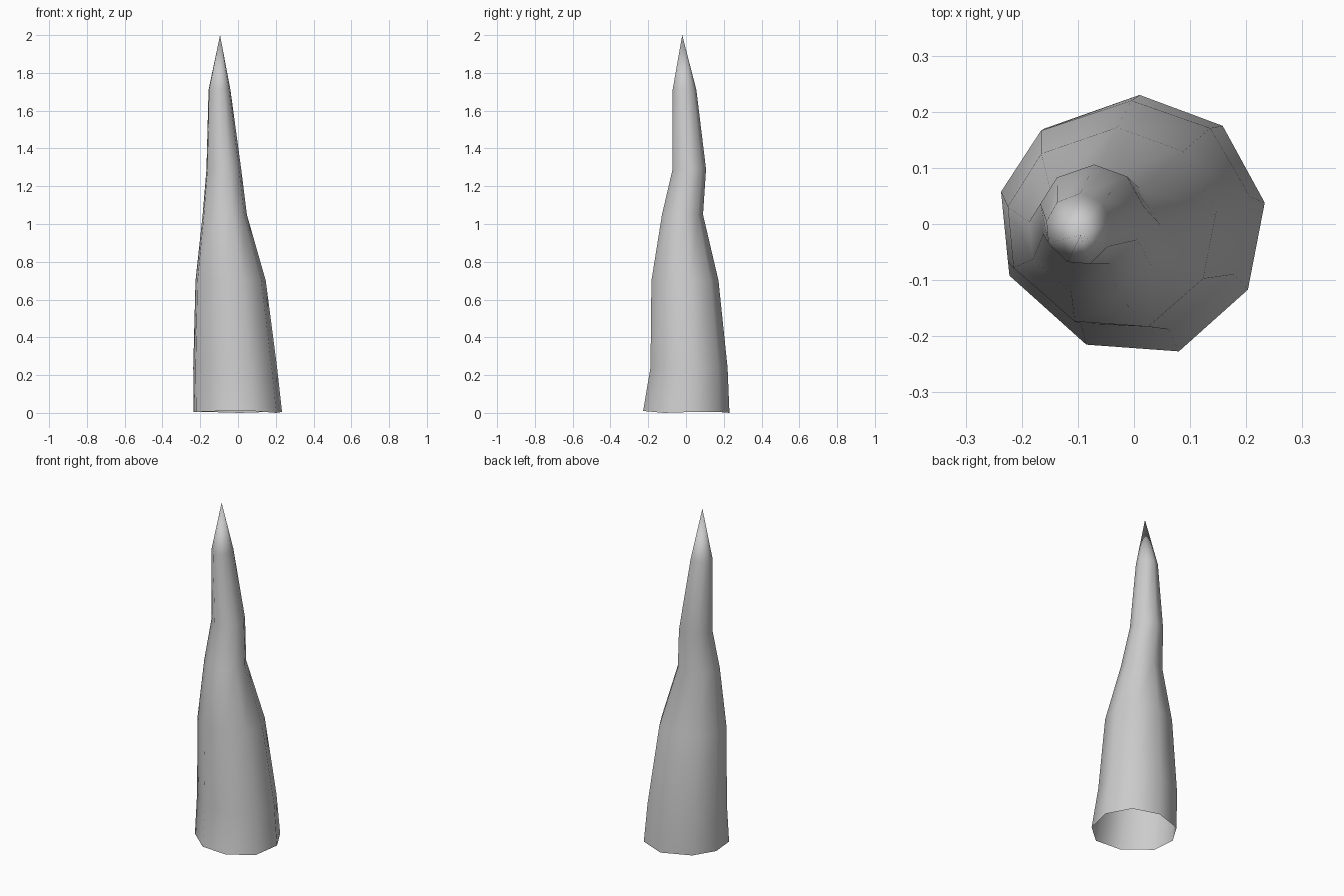
import bpy, bmesh

if "Cube" in bpy.data.objects:
    bpy.data.objects.remove(bpy.data.objects["Cube"])

# Irregular nine-sided outline of the base, seen from above
OUTLINE = [(0.233, 0.038), (0.158, 0.175), (0.01, 0.23), (-0.16, 0.17), (-0.235, 0.048),
           (-0.222, -0.092), (-0.085, -0.215), (0.08, -0.227), (0.203, -0.117)]
# Ring heights and extents: z, x min, x max, y min, y max
RINGS = [(0.005, -0.235, 0.233, -0.227, 0.23),
         (0.24, -0.237, 0.207, -0.188, 0.22),
         (0.70, -0.225, 0.147, -0.183, 0.172),
         (1.05, -0.187, 0.047, -0.127, 0.09),
         (1.29, -0.167, 0.017, -0.071, 0.106),
         (1.71, -0.156, -0.04, -0.071, 0.055)]
TIP = (-0.095, -0.02, 2.0)


def remap(v, a, b, lo, hi):
    return lo + (v - a) / (b - a) * (hi - lo)


# Stalagmite: open-bottomed leaning spike
bm = bmesh.new()
rings = []
for z, x0, x1, y0, y1 in RINGS:
    rings.append([bm.verts.new((remap(x, -0.235, 0.233, x0, x1),
                                remap(y, -0.227, 0.23, y0, y1), z)) for x, y in OUTLINE])
# Base rim dips slightly to the ground at the middle of the front
for i in (6, 7):
    rings[0][i].co.z = 0.01
for i in (2, 8):
    rings[0][i].co.z = 0.0
n = len(OUTLINE)
for low, high in zip(rings, rings[1:]):
    for i in range(n):
        j = (i + 1) % n
        bm.faces.new((low[i], low[j], high[j], high[i]))
tip = bm.verts.new(TIP)
for i in range(n):
    bm.faces.new((rings[-1][i], rings[-1][(i + 1) % n], tip))
for f in bm.faces:
    f.smooth = True
bm.normal_update()
mesh = bpy.data.meshes.new("stalagmite")
bm.to_mesh(mesh)
bm.free()
bpy.context.collection.objects.link(bpy.data.objects.new("stalagmite", mesh))
